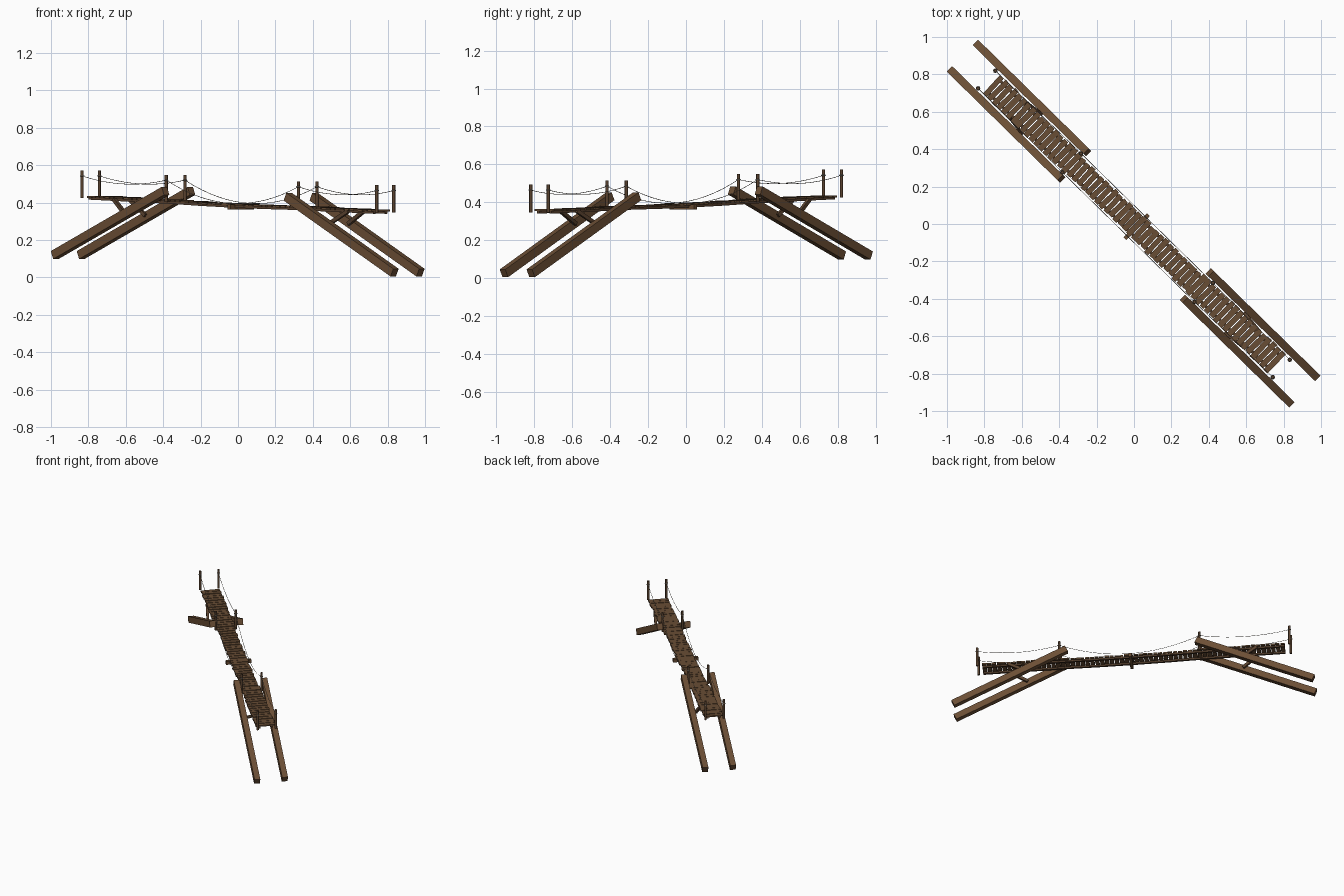
import bpy, math, random
from mathutils import Matrix, Vector

if "Cube" in bpy.data.objects:
    bpy.data.objects.remove(bpy.data.objects["Cube"])

random.seed(4)
ROT = Matrix.Rotation(-math.radians(44.45), 4, 'Z')   # bridge axis runs along local x


def material(name, rgb):
    m = bpy.data.materials.new(name)
    m.diffuse_color = (*rgb, 1)
    m.use_nodes = True
    m.node_tree.nodes["Principled BSDF"].inputs["Base Color"].default_value = m.diffuse_color
    return m


BEAM = material("beam_wood", (0.15, 0.078, 0.036))
PLANK = material("plank_wood", (0.14, 0.075, 0.035))
DARK = material("dark_wood", (0.1, 0.054, 0.028))
ROPE = material("rope_fibre", (0.22, 0.2, 0.17))


def mesh_object(name, verts, faces, mat):
    me = bpy.data.meshes.new(name)
    me.from_pydata(verts, [], faces)
    me.materials.append(mat)
    ob = bpy.data.objects.new(name, me)
    bpy.context.collection.objects.link(ob)
    ob.matrix_world = ROT
    return ob


def bar_data(a, b, w, h):
    """Box from a to b, w wide sideways and h deep."""
    a, b = Vector(a), Vector(b)
    d = (b - a).normalized()
    side = Vector((0, 0, 1)).cross(d)
    side = side.normalized() if side.length > 1e-4 else Vector((0, 1, 0))
    up = d.cross(side)
    verts = [p + side * (i * w / 2) + up * (j * h / 2)
             for p in (a, b) for i, j in ((-1, -1), (1, -1), (1, 1), (-1, 1))]
    faces = [(3, 2, 1, 0), (4, 5, 6, 7)] + [(k, (k + 1) % 4, (k + 1) % 4 + 4, k + 4) for k in range(4)]
    return verts, faces


def bars(name, specs, mat):
    verts, faces = [], []
    for s in specs:
        v, f = bar_data(*s)
        faces += [tuple(i + len(verts) for i in q) for q in f]
        verts += v
    return mesh_object(name, verts, faces, mat)


def tube(name, points, radius, mat, cyclic=False, res=1):
    cu = bpy.data.curves.new(name, 'CURVE')
    cu.dimensions = '3D'
    cu.bevel_depth = radius
    cu.bevel_resolution = res
    cu.use_fill_caps = True
    sp = cu.splines.new('POLY')
    sp.points.add(len(points) - 1)
    for p, q in zip(sp.points, points):
        p.co = (*q, 1)
    sp.use_cyclic_u = cyclic
    cu.materials.append(mat)
    ob = bpy.data.objects.new(name, cu)
    bpy.context.collection.objects.link(ob)
    ob.matrix_world = ROT
    return ob


def deck_z(s):
    """Underside of the planks: sloping line with a slight dip mid-span."""
    dip = 0.005 * max(0, 1 - (s / 0.5) ** 2)
    return 0.391 - 0.0355 * s - dip


# Big leaning support beams, diagonal struts under each platform
ENDS = (("left", (-1.276, 0.120), (-0.446, 0.463), (-0.87, -0.765)),
        ("right", (1.270, 0.026), (0.469, 0.432), (0.884, 0.755)))
for label, foot, head, (s0, s1) in ENDS:
    for side in (1, -1):
        bars(f"{label}_support_beam", [((foot[0], side * 0.099, foot[1]),
             (head[0], side * 0.099, head[1]), 0.041, 0.046)], BEAM)
        f = (s1 - foot[0]) / (head[0] - foot[0])
        bars(f"{label}_strut", [((s0, side * 0.06, deck_z(s0) - 0.004),
             (s1, side * 0.073, foot[1] + f * (head[1] - foot[1])), 0.018, 0.02)], DARK)

# Deck planks: slightly wider on the platforms than across the hanging span
planks = []
n = 62
for i in range(n):
    s = -1.053 + 2.106 * i / (n - 1)
    half = (0.069 if abs(s) > 0.46 else 0.062) + random.uniform(-0.003, 0.003)
    skew, off = random.uniform(-0.003, 0.003), random.uniform(-0.003, 0.003)
    z = deck_z(s) + 0.004 + random.uniform(-0.0015, 0.0015)
    planks.append(((s - skew, off - half, z), (s + skew, off + half, z),
                   0.03 + random.uniform(-0.002, 0.002), 0.01))
bars("deck_planks", planks, PLANK)

# Stringers carrying the planks
cuts = [-1.066, -0.46, -0.23, 0, 0.23, 0.46, 1.066]
for side in (1, -1):
    bars("deck_stringer", [((a, side * 0.045, deck_z(a) - 0.006), (b, side * 0.045, deck_z(b) - 0.006),
         0.016, 0.013) for a, b in zip(cuts, cuts[1:])], DARK)

# Crossbeam under the middle of the span
bars("middle_crossbeam", [((0.02, -0.09, 0.376), (0.02, 0.09, 0.376), 0.022, 0.026)], BEAM)

# Railing posts with a rope wrap near the top
POSTS = ((-1.103, 0.066), (-0.467, 0.071), (0.522, 0.071), (1.103, 0.065))
for s, t in POSTS:
    for side in (1, -1):
        z = deck_z(s)
        tube("railing_post", [(s, side * t, z - 0.004), (s, side * t, z + 0.142)], 0.009, DARK)
        tube("post_rope_wrap", [(s + 0.0095 * math.cos(k * math.pi / 4),
             side * t + 0.0095 * math.sin(k * math.pi / 4), z + 0.113) for k in range(8)],
             0.003, ROPE, True, 0)

# Sagging hand ropes between neighbouring posts
for (a, ta), (b, tb), sag in zip(POSTS, POSTS[1:], (0.032, 0.107, 0.032)):
    for side in (1, -1):
        pts = []
        for k in range(17):
            f = k / 16
            arc = 4 * f * (1 - f)
            t = ta + (tb - ta) * f
            s = a + (b - a) * f
            pts.append((s, side * t, 0.391 - 0.0355 * s + 0.113 - sag * arc))
        tube("hand_rope", pts, 0.0015, ROPE, res=0)
